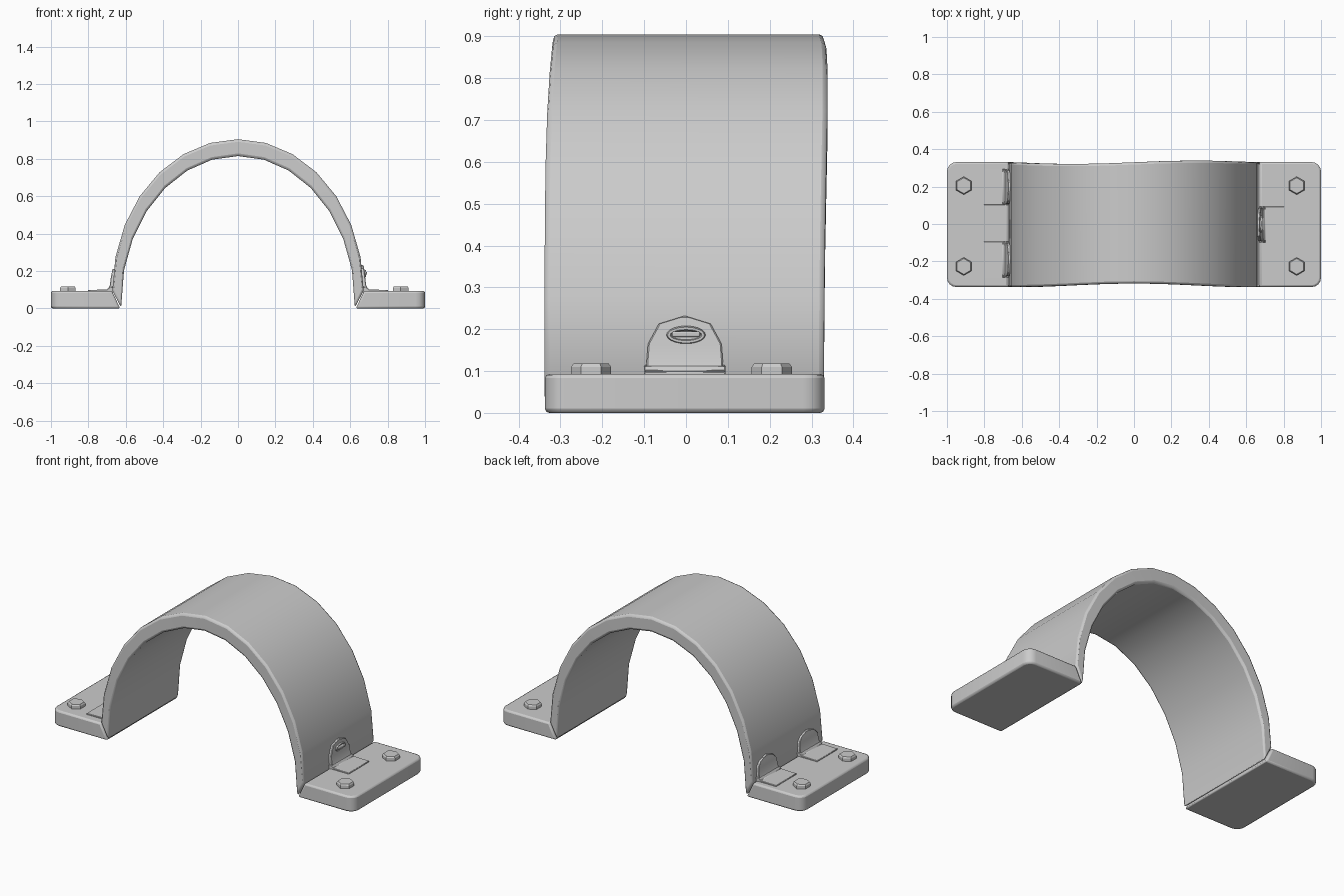
import bpy, bmesh, math
from mathutils import Matrix

if "Cube" in bpy.data.objects:
    bpy.data.objects.remove(bpy.data.objects["Cube"])


def finish(bm, name, bevel=0.0, segments=2, angle=40):
    bmesh.ops.recalc_face_normals(bm, faces=bm.faces)
    me = bpy.data.meshes.new(name)
    bm.to_mesh(me)
    bm.free()
    ob = bpy.data.objects.new(name, me)
    bpy.context.collection.objects.link(ob)
    if bevel:
        mod = ob.modifiers.new("bevel", 'BEVEL')
        mod.width = bevel
        mod.segments = segments
        mod.limit_method = 'ANGLE'
        mod.angle_limit = math.radians(45)
    bpy.ops.object.select_all(action='DESELECT')
    ob.select_set(True)
    bpy.context.view_layer.objects.active = ob
    bpy.ops.object.shade_smooth_by_angle(angle=math.radians(angle))
    return ob


def loft(name, sections, **kw):
    """Join equal-length closed sections with quads and cap both ends."""
    bm = bmesh.new()
    rings = [[bm.verts.new(p) for p in s] for s in sections]
    for a, b in zip(rings, rings[1:]):
        for i in range(len(a)):
            j = (i + 1) % len(a)
            bm.faces.new((a[i], a[j], b[j], b[i]))
    bm.faces.new(rings[0])
    bm.faces.new(rings[-1])
    return finish(bm, name, **kw)


# Arch band: outer and inner ellipses, slightly wavy side edges
def back_edge(x):
    return 0.33 + 0.009 * math.sin(math.pi * x / 0.67)


def front_edge(x):
    return -0.338 + 0.02 * math.cos(math.pi / 2 * x / 0.67) ** 2


STEPS = 14
sections = []
for i in range(STEPS + 1):
    t = math.pi * i / STEPS
    xo, zo = 0.672 * math.cos(t), 0.095 + 0.81 * math.sin(t)
    xi, zi = 0.625 * math.cos(t), 0.03 + 0.785 * math.sin(t)
    if i in (0, STEPS):
        zi = 0.005
    f, b = front_edge(xo), back_edge(xo)
    sections.append([(xo, f, zo), (xo, b, zo), (xi, b, zi), (xi, f, zi)])
loft("arch_band", sections, bevel=0.012)


# Foot plate with mitred inner end and rounded outer corners
def foot(name, side):
    r = 0.05
    y0, y1 = -0.337, 0.331
    outer = []
    for cy, a0 in ((y0 + r, -90), (y1 - r, 0)):
        for k in range(5):
            a = math.radians(a0 + 22.5 * k)
            outer.append((1 - r + r * math.cos(a), cy + r * math.sin(a)))
    rings = []
    for z, xin in ((0, 0.63), (0.093, 0.674)):
        pts = [(xin, y0)] + outer + [(xin, y1)]
        rings.append([(side * x, y, z) for x, y in pts])
    loft(name, rings, bevel=0.01)


# Hexagonal bolt head, points along y
def bolt(name, x, y):
    rings = []
    for z, r in ((0.085, 0.048), (0.110, 0.048), (0.118, 0.042)):
        rings.append([(x + r * math.sin(k * math.pi / 3), y + r * math.cos(k * math.pi / 3), z)
                      for k in range(6)])
    loft(name, rings, angle=20)


# L-shaped bracket: flat pad on the foot plus rounded tab leaning on the arch
def bracket(name, side, y, dz):
    pad = [[(side * x, y + s * 0.097, z) for x, z in
            ((0.66, 0.085), (0.803, 0.085), (0.803, 0.099), (0.70, 0.101), (0.692, 0.112), (0.66, 0.115))]
           for s in (-1, 1)]
    loft(name + "_pad", pad, bevel=0.002, segments=1)
    rows = ((0.695, 0.10, 0.091), (0.685, 0.125, 0.091), (0.680, 0.165, 0.088),
            (0.674, 0.213 - dz, 0.062), (0.671, 0.231 - dz, 0.004))
    tab = [[(side * x, y - w, z), (side * x, y + w, z),
            (side * (x - 0.024), y + w, z), (side * (x - 0.024), y - w, z)] for x, z, w in rows]
    loft(name + "_tab", tab, bevel=0.003, segments=1)


for side, label, bx in ((-1, "left", 0.91), (1, "right", 0.87)):
    foot(label + "_foot", side)
    for y, end in ((-0.227, "front"), (0.205, "back")):
        bolt(f"{label}_{end}_bolt", side * bx, y)

bracket("right_bracket", 1, -0.003, 0.0)
bracket("left_front_bracket", -1, -0.19, 0.02)
bracket("left_back_bracket", -1, 0.198, 0.02)

# Oval eyelet with a crossbar on the right tab
bm = bmesh.new()
N, M = 20, 6
grid = []
for i in range(N):
    a = 2 * math.pi * i / N
    row = []
    for j in range(M):
        b = 2 * math.pi * j / M
        d = 0.006 * math.cos(b)
        row.append(bm.verts.new((0.677 + 0.007 * math.sin(b),
                                 (0.041 + d) * math.cos(a), 0.186 + (0.016 + d) * math.sin(a))))
    grid.append(row)
for i in range(N):
    for j in range(M):
        k, l = (i + 1) % N, (j + 1) % M
        bm.faces.new((grid[i][j], grid[k][j], grid[k][l], grid[i][l]))
finish(bm, "eyelet_ring", angle=60)

bm = bmesh.new()
bmesh.ops.create_cube(bm, size=1, matrix=Matrix.Translation((0.680, 0, 0.188))
                      @ Matrix.Diagonal((0.022, 0.066, 0.013, 1)))
finish(bm, "eyelet_bar", bevel=0.003)
